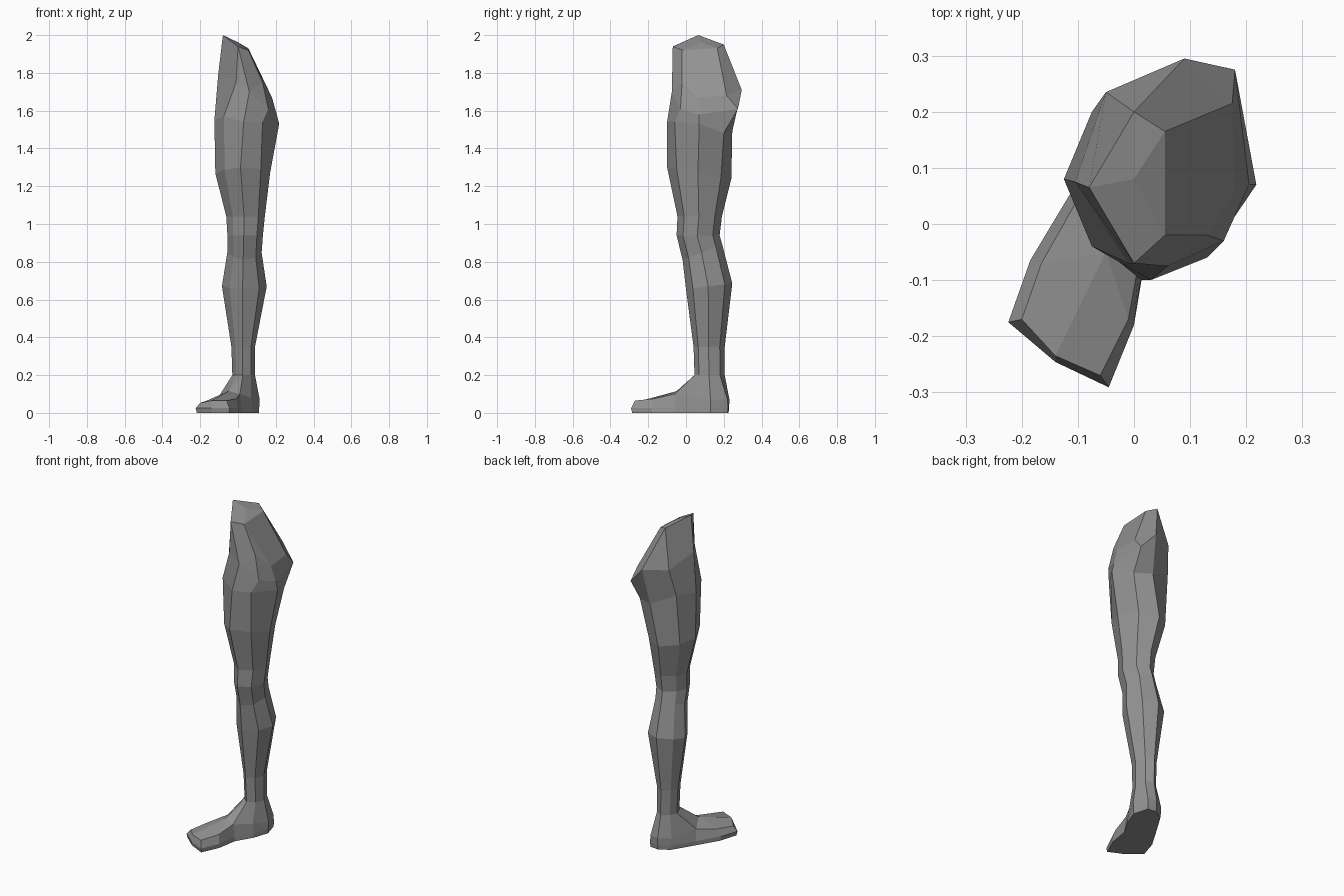
import bpy, bmesh

cube = bpy.data.objects.get("Cube")
if cube:
    bpy.data.objects.remove(cube)

# Single grey material
grey = bpy.data.materials.new("grey")
grey.use_nodes = True
COLOUR = (0.29, 0.29, 0.29, 1)
grey.diffuse_color = COLOUR
bsdf = grey.node_tree.nodes["Principled BSDF"]
bsdf.inputs["Base Color"].default_value = COLOUR
bsdf.inputs["Roughness"].default_value = 0.9

bm = bmesh.new()


def verts(points):
    return [bm.verts.new(p) for p in points]


def face(*vs):
    bm.faces.new(vs)


def bridge(a, b):
    n = len(a)
    for i in range(n):
        j = (i + 1) % n
        face(a[i], a[j], b[j], b[i])


# Eight-sided limb section, as fractions of its bounding box
SECTION = [(0, .53), (.17, .20), (.46, 0), (.83, .15),
           (1, .48), (.83, .84), (.48, 1), (.14, .80)]


def ring(z, x0, x1, y0, y1, tilt=0):
    return verts([(x0 + (x1 - x0) * u, y0 + (y1 - y0) * v, z + tilt * (v - .5))
                  for u, v in SECTION])


# Ankle, calf, knee and thigh, from the bottom up
limb = [
    ring(0.20, -.03, .09, .045, .205),
    ring(0.35, -.035, .09, .04, .205),
    ring(0.67, -.085, .152, .0, .245, .03),
    ring(0.85, -.056, .125, -.018, .192, .08),
    ring(0.94, -.056, .132, -.05, .178),
    ring(1.04, -.062, .142, -.045, .19),
    ring(1.27, -.12, .17, -.10, .24, -.06),
]
# Top of the thigh, just under the hip fold
limb.append(verts([
    (-.125, .08, 1.55), (-.075, -.04, 1.57), (.03, -.10, 1.54), (.13, -.06, 1.54),
    (.218, .07, 1.53), (.17, .20, 1.48), (.07, .245, 1.49), (-.075, .20, 1.56)]))
# Hip bulge
hip = verts([
    (-.105, .075, 1.79), (-.01, -.07, 1.75), (.06, -.075, 1.70), (.16, -.03, 1.61),
    (.205, .07, 1.58), (.18, .275, 1.61), (.09, .295, 1.71), (-.05, .235, 1.72)])
limb.append(hip)
for a, b in zip(limb, limb[1:]):
    bridge(a, b)

# Upper rim of the hip
peak, front, back = verts([(-.08, .065, 2.0), (0, -.07, 1.94), (0, .20, 1.95)])
face(hip[0], hip[1], front, peak)
face(hip[1], hip[2], front)
face(hip[7], hip[0], peak, back)
face(hip[6], hip[7], back)

# Slanted cap where the leg meets the body
c_front, c_back, c_low_back, c_low, c_low_front, c_mid = verts([
    (.055, -.02, 1.92), (.055, .165, 1.93), (.175, .215, 1.68),
    (.18, .06, 1.67), (.13, -.02, 1.75), (0, .08, 1.962)])
face(c_front, c_low_front, c_low)
face(c_front, c_low, c_low_back, c_back)
face(c_front, c_back, c_mid)
face(peak, front, c_mid)
face(front, c_front, c_mid)
face(peak, c_mid, back)
face(c_mid, c_back, back)
face(front, hip[2], c_low_front, c_front)
face(hip[2], hip[3], c_low_front)
face(hip[3], hip[4], c_low, c_low_front)
face(hip[4], hip[5], c_low_back, c_low)
face(hip[5], hip[6], c_low_back)
face(hip[6], back, c_back, c_low_back)

# Foot: sole outline and the upper edge above it
sole = verts([(x, y, 0) for x, y in [
    (-.03, .19), (-.11, .06), (-.185, -.065), (-.218, -.172), (-.14, -.24), (-.047, -.285),
    (0, -.18), (.02, -.06), (.08, .04), (.11, .13), (.085, .22), (.03, .225)]])
welt = verts([(x, y, .025) for x, y in [
    (-.033, .19), (-.11, .06), (-.185, -.065), (-.224, -.175), (-.14, -.246), (-.045, -.291),
    (0, -.18), (.018, -.06), (.078, .04), (.112, .13), (.086, .222), (.03, .228)]])
upper = verts([
    (-.035, .19, .07), (-.10, .045, .09), (-.165, -.07, .065), (-.20, -.17, .053),
    (-.14, -.235, .065), (-.06, -.27, .065), (-.01, -.17, .075), (.01, -.06, .10),
    (.07, .04, .08), (.115, .13, .07), (.085, .22, .07), (.03, .23, .07)])
face(*sole)
bridge(sole, welt)
bridge(welt, upper)

# Instep ridge and toes
ridge = bm.verts.new((-.05, -.05, .115))
u, k = upper, limb[0]
face(u[1], u[2], ridge)
face(u[2], u[3], u[4], ridge)
face(u[4], u[5], u[6], ridge)
face(u[6], u[7], ridge)

# Ankle to foot
face(k[0], k[1], u[1])
face(k[1], ridge, u[1])
face(k[1], k[2], ridge)
face(k[2], u[7], ridge)
for i in range(2, 7):
    face(k[i], k[i + 1], u[i + 6 if i < 6 else 0] if i == 6 else u[i + 6], u[i + 5]) \
        if i < 6 else face(k[6], k[7], u[0], u[11])
face(k[7], k[0], u[1], u[0])

bmesh.ops.recalc_face_normals(bm, faces=bm.faces)
mesh = bpy.data.meshes.new("leg")
bm.to_mesh(mesh)
bm.free()
mesh.materials.append(grey)
leg = bpy.data.objects.new("leg", mesh)
bpy.context.collection.objects.link(leg)
